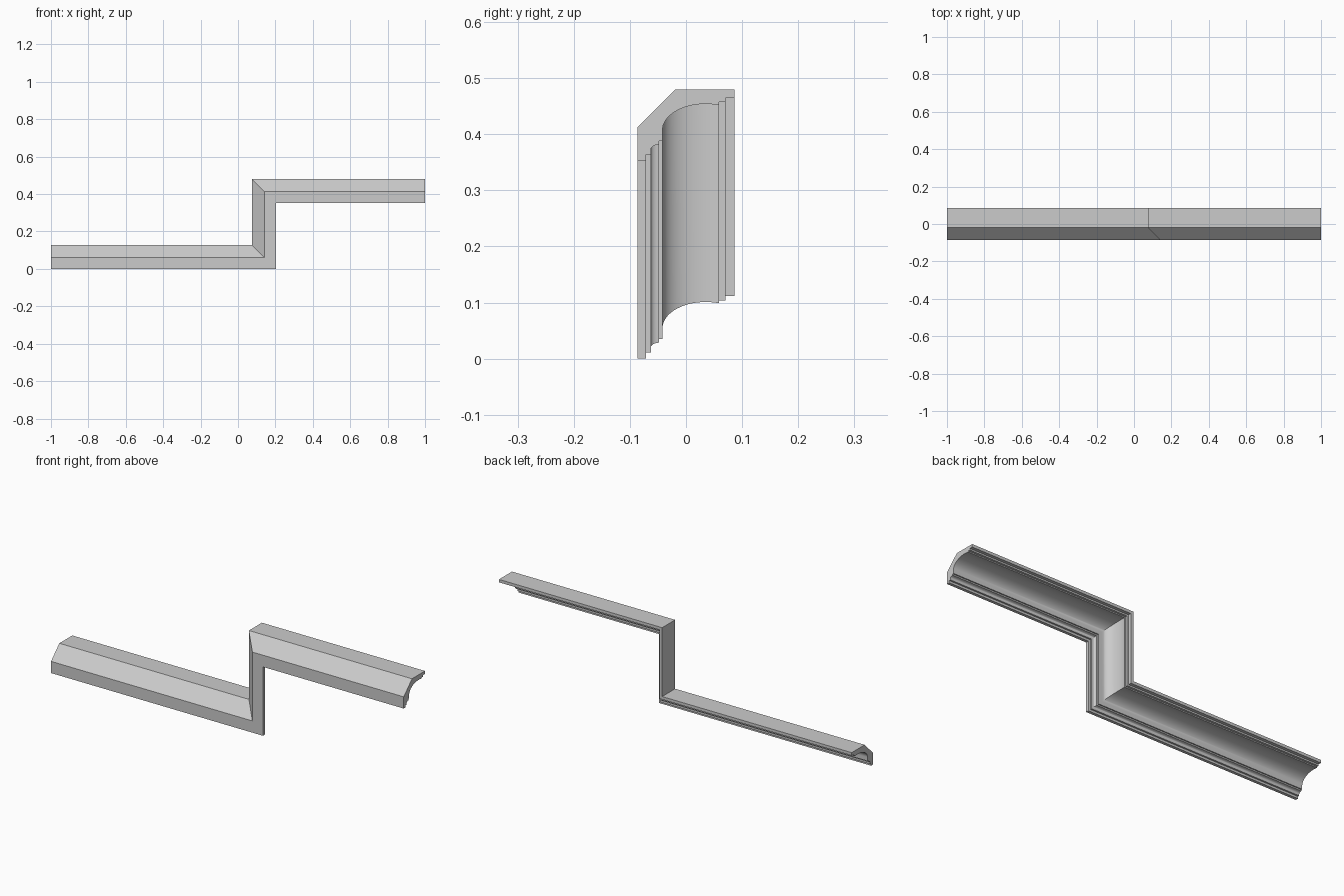
import bpy, bmesh, math

if "Cube" in bpy.data.objects:
    bpy.data.objects.remove(bpy.data.objects["Cube"])

RISE = 0.353   # height between lower and upper run
XV = 0.202     # right face of the upright run

# Cross-section as (y, d), d measured from the lower edge of the moulding
profile = [(-0.086, 0), (-0.086, 0.060), (-0.019, 0.127), (0.086, 0.127),
           (0.086, 0.112), (0.070, 0.112), (0.070, 0.104), (0.059, 0.104)]
# Large cove
a0 = math.acos(0.024 / 0.077)
for i in range(21):
    a = a0 + (math.pi - a0) * i / 20
    profile.append((0.035 + 0.077 * math.cos(a), 0.054 + 0.047 * math.sin(a)))
profile += [(-0.042, 0.035), (-0.048, 0.035)]
# Small cove
for i in range(7):
    a = math.pi / 2 * (1 + i / 6)
    profile.append((-0.048 + 0.0145 * math.cos(a), 0.020 + 0.0085 * math.sin(a)))
profile += [(-0.0625, 0.011), (-0.071, 0.011), (-0.071, 0)]

# Stations along the stepped path: two square ends and two mitres
stations = [lambda d: (-1, d), lambda d: (XV - d, d),
            lambda d: (XV - d, RISE + d), lambda d: (1, RISE + d)]

bm = bmesh.new()
rings = []
for s in stations:
    ring = []
    for y, d in profile:
        x, z = s(d)
        ring.append(bm.verts.new((x, y, z)))
    rings.append(ring)
n = len(profile)
for r0, r1 in zip(rings, rings[1:]):
    for i in range(n):
        j = (i + 1) % n
        bm.faces.new((r0[i], r0[j], r1[j], r1[i]))
# End caps
bm.faces.new(rings[0])
bm.faces.new(rings[-1])
bmesh.ops.recalc_face_normals(bm, faces=bm.faces[:])

mesh = bpy.data.meshes.new("stepped_crown_moulding")
bm.to_mesh(mesh)
bm.free()
moulding = bpy.data.objects.new("stepped_crown_moulding", mesh)
bpy.context.collection.objects.link(moulding)
bpy.context.view_layer.objects.active = moulding
moulding.select_set(True)
bpy.ops.object.shade_smooth_by_angle(angle=math.radians(30))
